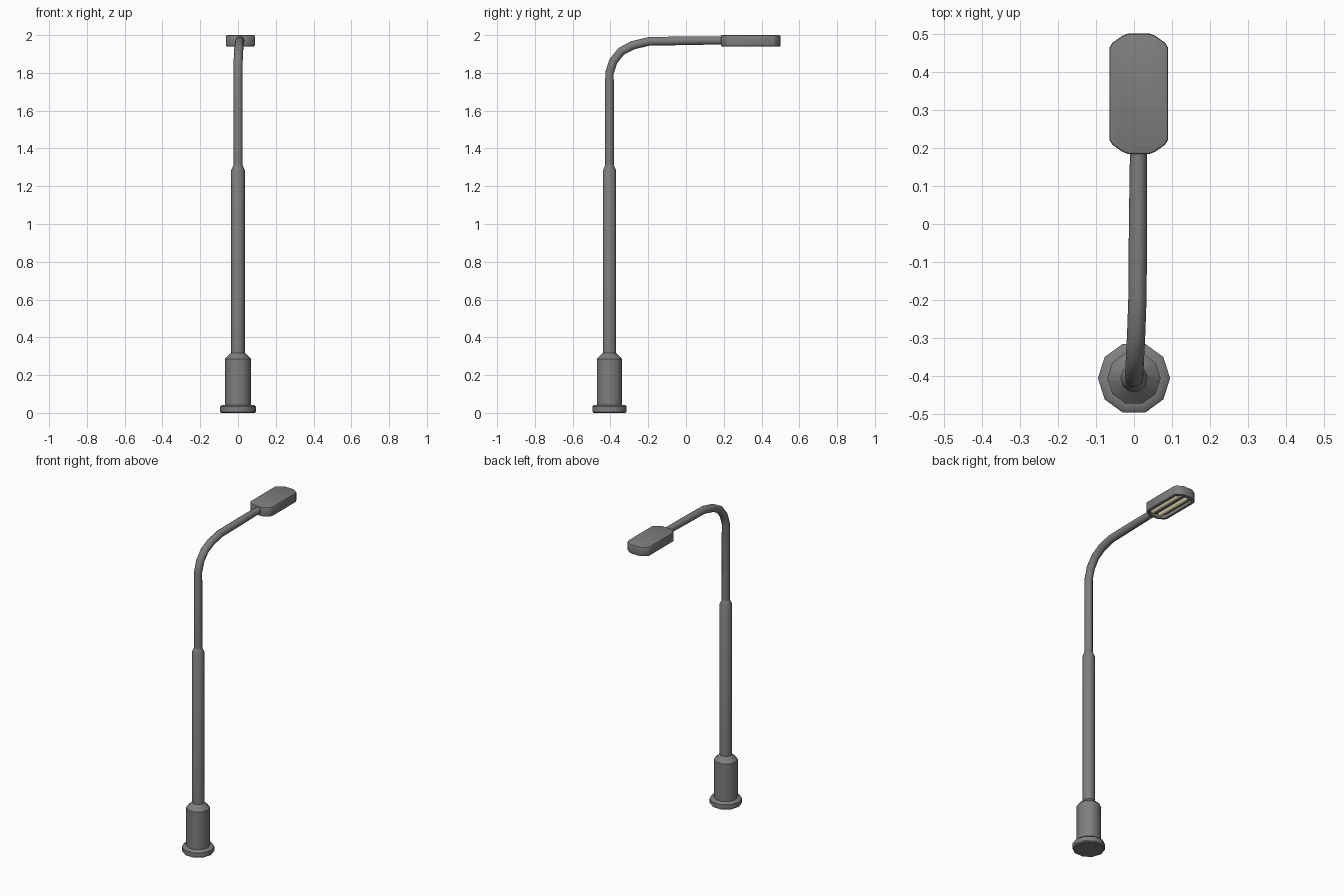
import bpy, bmesh, math
from mathutils import Vector

if "Cube" in bpy.data.objects:
    bpy.data.objects.remove(bpy.data.objects["Cube"])


def material(name, rgb):
    m = bpy.data.materials.new(name)
    m.diffuse_color = (*rgb, 1)
    m.use_nodes = True
    m.node_tree.nodes["Principled BSDF"].inputs["Base Color"].default_value = m.diffuse_color
    return m


grey = material("grey metal", (0.21, 0.21, 0.21))
glow = material("pale yellow lamp", (0.80, 0.72, 0.46))


def make_object(name, bm, mat, angle=40):
    bmesh.ops.recalc_face_normals(bm, faces=bm.faces)
    me = bpy.data.meshes.new(name)
    bm.to_mesh(me)
    bm.free()
    me.materials.append(mat)
    ob = bpy.data.objects.new(name, me)
    bpy.context.collection.objects.link(ob)
    bpy.ops.object.select_all(action='DESELECT')
    ob.select_set(True)
    bpy.context.view_layer.objects.active = ob
    bpy.ops.object.shade_smooth_by_angle(angle=math.radians(angle))
    return ob


def sweep(name, stations, mat, sides=10):
    """Rings along a path; each station is centre, radius, tilt of the path from vertical."""
    bm = bmesh.new()
    rings = []
    for c, r, tilt in stations:
        t = math.radians(tilt)
        u, v = Vector((1, 0, 0)), Vector((0, math.cos(t), -math.sin(t)))
        rings.append([bm.verts.new(Vector(c) + r * (u * math.cos(a) + v * math.sin(a)))
                      for a in (2 * math.pi * i / sides for i in range(sides))])
    for a, b in zip(rings, rings[1:]):
        for i in range(sides):
            j = (i + 1) % sides
            bm.faces.new((a[i], a[j], b[j], b[i]))
    bm.faces.new(rings[0])
    bm.faces.new(rings[-1])
    return make_object(name, bm, mat)


# Flanged foot and stepped column
PY = -0.405
profile = [(0.088, 0), (0.095, 0.006), (0.095, 0.034), (0.088, 0.041), (0.070, 0.043),
           (0.070, 0.285), (0.036, 0.318), (0.036, 1.285), (0.024, 1.312)]
sweep("base_and_column", [((0, PY, z), r, 0) for r, z in profile], grey)

# Upper pole bending into the arm
sweep("bent_arm", [
    ((0, PY, 1.30), 0.024, 0),
    ((0, PY, 1.80), 0.024, 10),
    ((0.001, -0.385, 1.862), 0.024, 29),
    ((0.003, -0.343, 1.914), 0.024, 51),
    ((0.006, -0.283, 1.946), 0.024, 68),
    ((0.009, -0.195, 1.967), 0.024, 84),
    ((0.0105, 0.0, 1.970), 0.024, 89),
    ((0.0115, 0.20, 1.972), 0.022, 89)], grey)

# Lamp head: chamfered slab with soft rims and a recessed underside
CX, CY, Z0, Z1 = 0.0125, 0.342, 1.940, 2.0
quarter = [(0.077, 0.121), (0.069, 0.134), (0.042, 0.153), (0.028, 0.158)]
outline = (quarter + [(-x, y) for x, y in reversed(quarter)]
           + [(-x, -y) for x, y in quarter] + [(x, -y) for x, y in reversed(quarter)])
bm = bmesh.new()
bottom = bm.faces.new([bm.verts.new((CX + x, CY + y, Z0)) for x, y in outline])
ext = bmesh.ops.extrude_face_region(bm, geom=[bottom], use_keep_orig=True)
for v in ext["geom"]:
    if isinstance(v, bmesh.types.BMVert):
        v.co.z = Z1
bmesh.ops.recalc_face_normals(bm, faces=bm.faces)
rims = [e for e in bm.edges if abs(e.verts[0].co.z - e.verts[1].co.z) < 1e-4]
bmesh.ops.bevel(bm, geom=rims, offset=0.006, segments=2, profile=0.5, affect='EDGES')
bmesh.ops.recalc_face_normals(bm, faces=bm.faces)
under = min(bm.faces, key=lambda f: (round(f.calc_center_median().z, 4), -f.calc_area()))
bmesh.ops.inset_region(bm, faces=[under], thickness=0.012)
bmesh.ops.inset_region(bm, faces=[under], thickness=0.001, depth=-0.02)
make_object("lamp_head", bm, grey)

# Two light tubes in the recess
for side, sx in (("left", -1), ("right", 1)):
    x = CX + sx * 0.027
    tube = sweep("light_tube_" + side,
                 [((x, CY - 0.128, 1.957), 0.015, 90), ((x, CY + 0.128, 1.957), 0.015, 90)], glow)
